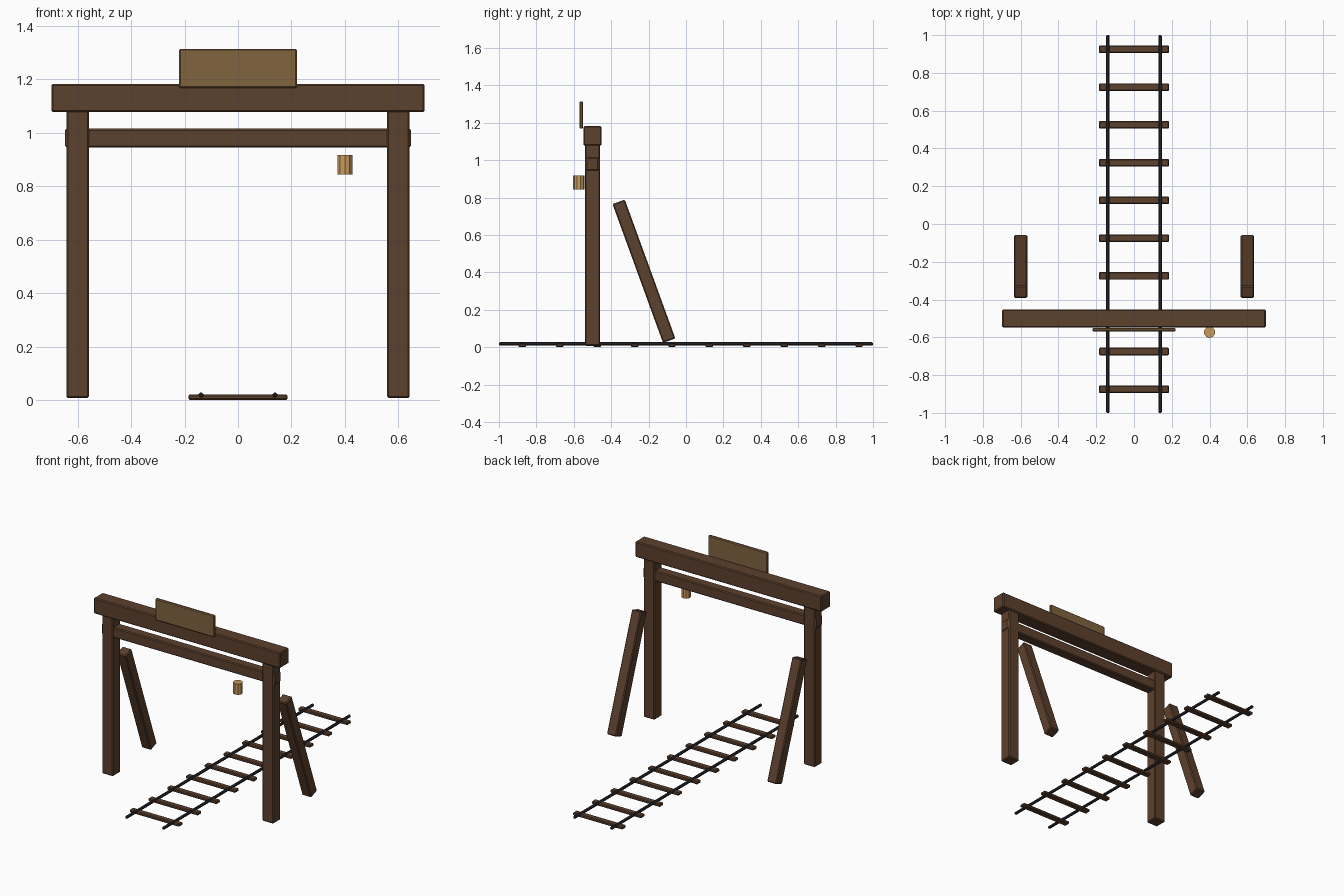
import bpy, math

cube = bpy.data.objects.get("Cube")
if cube:
    bpy.data.objects.remove(cube, do_unlink=True)


def make_material(name, rgb):
    mat = bpy.data.materials.new(name)
    mat.use_nodes = True
    color = (*rgb, 1)
    mat.diffuse_color = color
    bsdf = next(n for n in mat.node_tree.nodes if n.type == "BSDF_PRINCIPLED")
    bsdf.inputs["Base Color"].default_value = color
    return mat


timber = make_material("dark timber", (0.108, 0.052, 0.026))
board = make_material("weathered board", (0.22, 0.127, 0.051))
iron = make_material("dark iron", (0.027, 0.027, 0.032))
amber = make_material("amber lamp", (0.58, 0.33, 0.11))


def bar(name, center, size, mat, bevel=0.006, tilt=0):
    """Box-shaped timber with chamfered edges."""
    bpy.ops.mesh.primitive_cube_add(size=1, location=center)
    obj = bpy.context.object
    obj.name = name
    obj.scale = size
    bpy.ops.object.transform_apply(location=False, rotation=False, scale=True)
    obj.rotation_euler.x = tilt
    obj.data.materials.append(mat)
    mod = obj.modifiers.new("chamfer", "BEVEL")
    mod.width = bevel
    mod.segments = 1
    return obj


# Portal frame: posts, lintel and lower crossbar
frame_y = -0.5
for side, x in (("left", 0.6), ("right", -0.6)):
    bar(side + "_post", (x, frame_y, 0.545), (0.084, 0.08, 1.076), timber)
    # Leaning brace behind each post
    bar(side + "_brace", (x, -0.225, 0.406), (0.07, 0.07, 0.79), timber,
        tilt=math.radians(20))
bar("lintel", (0, frame_y, 1.13), (1.396, 0.096, 0.106), timber)
bar("crossbar", (0, frame_y, 0.98), (1.296, 0.068, 0.07), timber)

# Blank sign board on the front of the lintel
bar("sign_board", (0, -0.56, 1.241), (0.442, 0.02, 0.146), board, 0.005)

# Hanging lamp
bpy.ops.mesh.primitive_cylinder_add(vertices=10, radius=0.03, depth=0.074,
                                    location=(0.4, -0.573, 0.88))
lamp = bpy.context.object
lamp.name = "lamp"
lamp.data.materials.append(amber)

# Track: sleepers and two rails
for i in range(10):
    bar(f"sleeper_{i + 1}", (0, -0.875 + 0.2 * i, 0.01), (0.372, 0.04, 0.02),
        timber, 0.005)
for side, x in (("left", 0.138), ("right", -0.138)):
    bar(side + "_rail", (x, 0, 0.018), (0.018, 2, 0.018), iron, 0.005)
